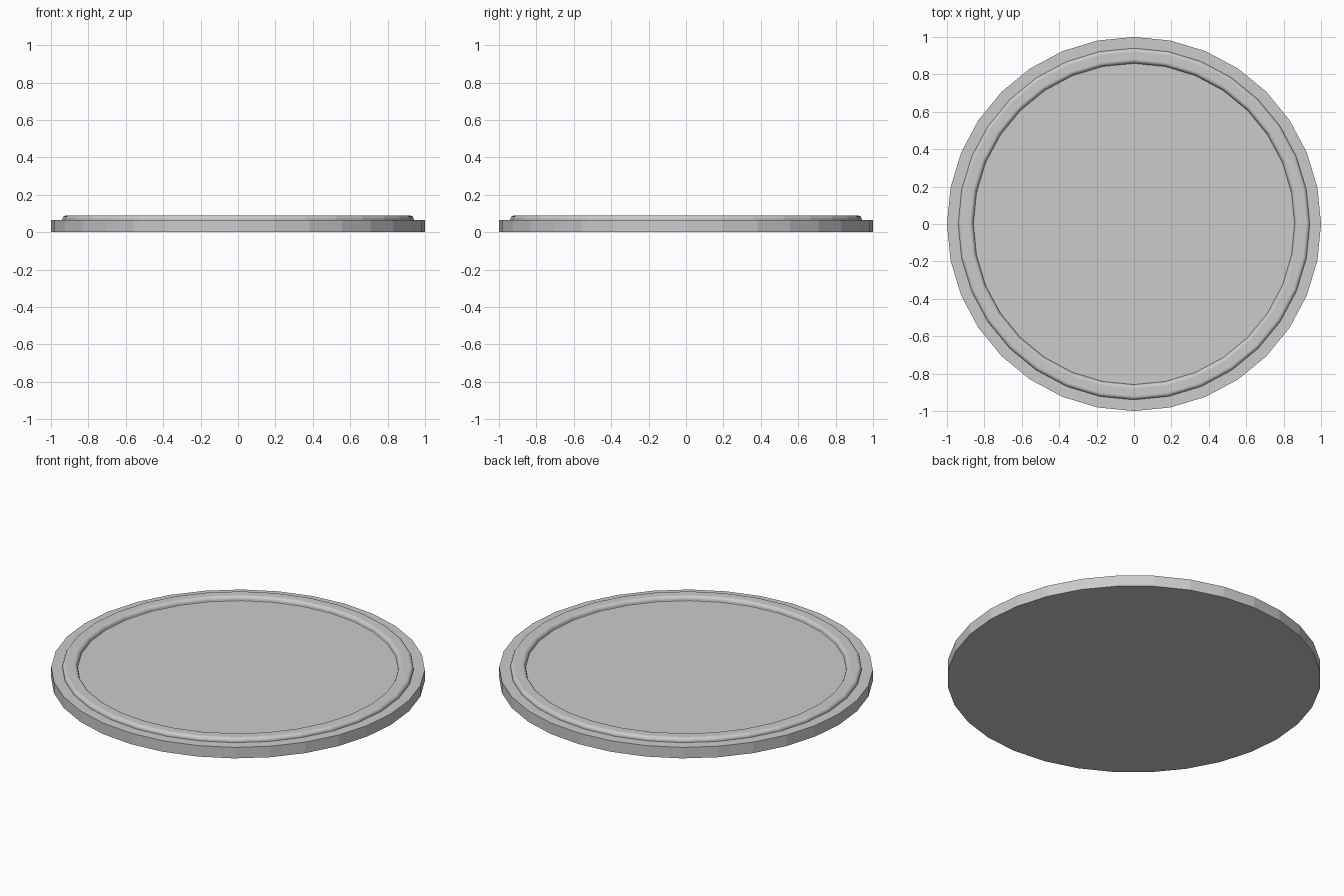
import bpy, bmesh, math

if "Cube" in bpy.data.objects:
    bpy.data.objects.remove(bpy.data.objects["Cube"])

SIDES = 32


def mesh_object(name, bm):
    bmesh.ops.recalc_face_normals(bm, faces=bm.faces)
    mesh = bpy.data.meshes.new(name)
    bm.to_mesh(mesh)
    bm.free()
    obj = bpy.data.objects.new(name, mesh)
    bpy.context.collection.objects.link(obj)
    return obj


def lathe(name, profile):
    """Revolve a closed (radius, z) profile around the z axis."""
    bm = bmesh.new()
    loops = []
    for i in range(SIDES):
        a = 2 * math.pi * i / SIDES
        loops.append([bm.verts.new((r * math.cos(a), r * math.sin(a), z))
                      for r, z in profile])
    n = len(profile)
    for i in range(SIDES):
        a, b = loops[i], loops[(i + 1) % SIDES]
        for k in range(n):
            bm.faces.new((a[k], b[k], b[(k + 1) % n], a[(k + 1) % n]))
    return mesh_object(name, bm)


def arc(cx, cz, radius, start, end, steps=6):
    return [(cx + radius * math.cos(math.radians(start + (end - start) * i / steps)),
             cz + radius * math.sin(math.radians(start + (end - start) * i / steps)))
            for i in range(steps + 1)]


# Flat round base
bm = bmesh.new()
bmesh.ops.create_cone(bm, cap_ends=True, segments=SIDES,
                      radius1=1, radius2=1, depth=0.065)
bmesh.ops.translate(bm, verts=bm.verts, vec=(0, 0, 0.0325))
mesh_object("base_disc", bm)

# Raised rim with rounded outer and inner top edges
bevel, top = 0.02, 0.089
profile = [(0.858, 0.064), (0.94, 0.064)]
profile += arc(0.94 - bevel, top - bevel, bevel, 0, 90)
profile += arc(0.86 + bevel, top - bevel, bevel, 90, 180)
lathe("raised_rim", profile)
